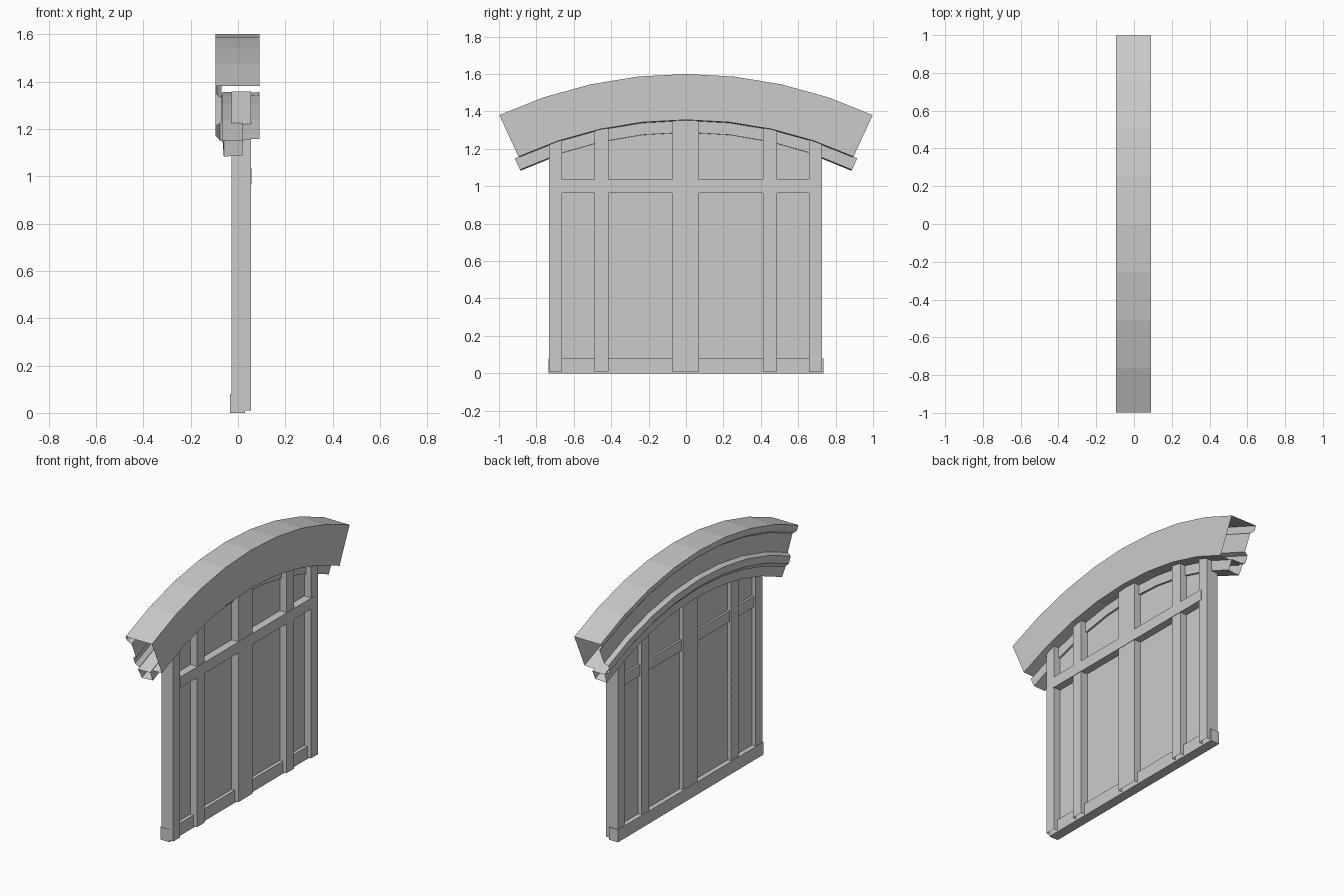
import bpy, bmesh, math

old = bpy.data.objects.get("Cube")
if old:
    bpy.data.objects.remove(old, do_unlink=True)

# One plain grey for everything
grey = bpy.data.materials.new("plain_grey")
grey.use_nodes = True
colour = (0.6, 0.6, 0.6, 1)
grey.diffuse_color = colour
grey.node_tree.nodes["Principled BSDF"].inputs["Base Color"].default_value = colour

CENTRE_Z = -0.78   # centre of the arch circle


def finish(name, bm):
    mesh = bpy.data.meshes.new(name)
    bm.to_mesh(mesh)
    bm.free()
    mesh.materials.append(grey)
    obj = bpy.data.objects.new(name, mesh)
    bpy.context.collection.objects.link(obj)
    return obj


def box(name, x, y, z, open_bottom=False):
    bm = bmesh.new()
    bmesh.ops.create_cube(bm, size=1)
    for v in bm.verts:
        v.co = [lo + (c + 0.5) * (hi - lo) for c, (lo, hi) in zip(v.co, (x, y, z))]
    if open_bottom:
        bm.normal_update()
        down = [f for f in bm.faces if f.normal.z < -0.9]
        bmesh.ops.delete(bm, geom=down, context="FACES_ONLY")
    return finish(name, bm)


def arch(name, profile, half_angle, steps=8):
    """Sweep a closed (x, radius) profile along the arc, leaving the ends open."""
    bm = bmesh.new()
    rings = []
    for i in range(steps + 1):
        a = math.radians(half_angle) * (2 * i / steps - 1)
        rings.append([bm.verts.new((x, r * math.sin(a), CENTRE_Z + r * math.cos(a)))
                      for x, r in profile])
    n = len(profile)
    for a, b in zip(rings, rings[1:]):
        for j in range(n):
            k = (j + 1) % n
            bm.faces.new((a[j], a[k], b[k], b[j]))
    bmesh.ops.recalc_face_normals(bm, faces=bm.faces)
    return finish(name, bm)


# Curved hood with a moulded back
arch("arched_hood", [(0.09, 2.38), (-0.095, 2.38), (-0.095, 2.35), (-0.085, 2.335),
                     (-0.07, 2.325), (-0.07, 2.21), (-0.095, 2.195), (-0.095, 2.15),
                     (-0.075, 2.125), (0.09, 2.135)], 24.8)

# Smaller moulding under the hood
arch("lower_moulding", [(0.02, 2.135), (-0.065, 2.135), (-0.06, 2.062), (0.02, 2.068)], 25.4)

# Thin panel whose top follows the arch
bm = bmesh.new()
STEPS = 12
outline = [(-0.72, 0.01), (0.72, 0.01)]
for i in range(STEPS + 1):
    y = 0.72 * (1 - 2 * i / STEPS)
    outline.append((y, CENTRE_Z + math.sqrt(2.1 ** 2 - y * y)))
face = bm.faces.new([bm.verts.new((-0.004, y, z)) for y, z in outline])
solid = bmesh.ops.extrude_face_region(bm, geom=[face])
bmesh.ops.translate(bm, vec=(0.012, 0, 0),
                    verts=[g for g in solid["geom"] if isinstance(g, bmesh.types.BMVert)])
bmesh.ops.recalc_face_normals(bm, faces=bm.faces)
finish("panel", bm)

# Upright posts
for name, centre, width in (("outer_post_front", -0.697, 0.07), ("inner_post_front", -0.453, 0.075),
                            ("middle_post", -0.003, 0.145),
                            ("inner_post_back", 0.45, 0.075), ("outer_post_back", 0.693, 0.07)):
    box(name, (-0.028, 0.055), (centre - width / 2, centre + width / 2), (0.01, 1.357), True)

# Cross rails
box("upper_rail", (-0.017, 0.058), (-0.67, 0.68), (0.965, 1.035))
box("bottom_rail", (-0.034, 0.03), (-0.735, 0.735), (0, 0.08))
